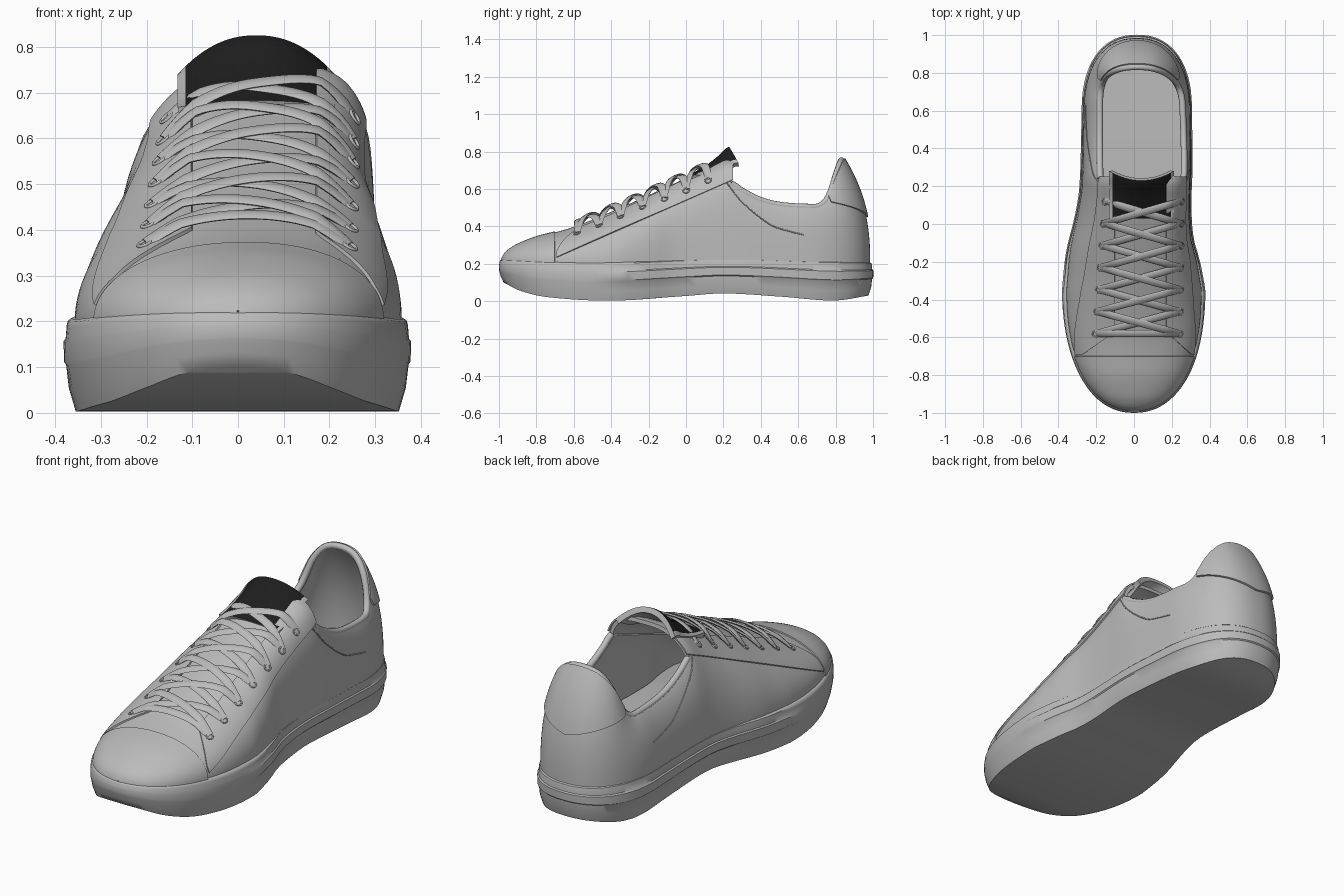
import bpy, bmesh, math
from mathutils import Vector

if "Cube" in bpy.data.objects:
    bpy.data.objects.remove(bpy.data.objects["Cube"])

def material(name, v):
    m = bpy.data.materials.new(name)
    m.diffuse_color = (v, v, v, 1)
    m.use_nodes = True
    m.node_tree.nodes["Principled BSDF"].inputs["Base Color"].default_value = m.diffuse_color
    return m

GREY = material("shoe grey", 0.5)
BLACK = material("tongue black", 0.013)

def curve(tab, x):
    """Smooth interpolation through a short list of (x, value)."""
    if x <= tab[0][0]: return tab[0][1]
    if x >= tab[-1][0]: return tab[-1][1]
    i = max(k for k in range(len(tab) - 1) if tab[k][0] <= x)
    def slope(k):
        a, b = tab[max(k - 1, 0)], tab[min(k + 1, len(tab) - 1)]
        return (b[1] - a[1]) / (b[0] - a[0])
    (x0, v0), (x1, v1) = tab[i], tab[i + 1]
    d = x1 - x0
    t = (x - x0) / d
    return (v0 * (2*t**3 - 3*t*t + 1) + v1 * (3*t*t - 2*t**3)
            + d * slope(i) * (t**3 - 2*t*t + t) + d * slope(i + 1) * (t**3 - t*t))

# Shape of the shoe along its length
LEFT = [(-.35, -.38), (-.15, -.358), (.05, -.31), (.2, -.287), (.6, -.275)]
RIGHT = [(-.35, .377), (-.2, .348), (-.07, .313), (.1, .302), (.3, .308), (.6, .305)]
MID = [(-1, 0), (-.6, .02), (0, .045), (.5, .03), (1, .015)]
TOP = [(-.985, .22), (-.97, .25), (-.94, .278), (-.9, .302), (-.8, .342), (-.7, .368), (-.6, .398),
       (-.4, .478), (-.2, .567), (0, .658), (.12, .71), (.24, .755), (.3, .706), (.4, .642), (.5, .61),
       (.65, .597), (.75, .604), (.82, .66), (.9, .80), (.96, .89), (.985, .918)]
ROUND = {-1: [(-.8, 2.1), (-.4, 2.0), (0, 2.2), (.3, 2.5), (.7, 2.6), (.985, 3)],
         1: [(-.7, 2.2), (-.35, 2.3), (0, 3.6), (.3, 4.5), (.7, 4), (.985, 3)]}
BASE, RIM, END = .2, .78, .985

def outline(s, y):
    cap = 1
    if y < -.35: cap = max(0, 1 - ((-.35 - y) / .65) ** 2.2) ** (1 / 2.2)
    if y > .6: cap = max(0, 1 - ((y - .6) / .4) ** 2.3) ** (1 / 2.3)
    m = curve(MID, y)
    return m + (curve(LEFT if s < 0 else RIGHT, y) - m) * cap

def section(s, y):
    """Centre, half width, height and roundness of one half section."""
    yy = max(-1, min(1, y / END))
    m = curve(MID, yy)
    inset = curve([(-1, .965), (-.35, .945), (.1, .97)], y)
    return m, abs(outline(s, yy) - m) * inset, curve(TOP, y) - BASE, curve(ROUND[s], y)

def point(s, y, phi):
    m, w, h, n = section(s, y)
    c, d = max(0, math.cos(phi)), max(0, math.sin(phi))
    r = (c**n + d**n) ** (-1 / n)
    lean = .143 * max(0, (y - .64) / .345) ** 1.3 * (d * r / RIM) ** 2.4
    return Vector((m + s * w * c * r, y - lean, BASE + h * d * r))

def normal(s, y, phi):
    e = .001
    dy = point(s, min(END, y + e), phi) - point(s, max(-END, y - e), phi)
    dp = point(s, y, min(math.pi / 2, phi + e)) - point(s, y, max(0, phi - e))
    return (dy.cross(dp) * s).normalized()

def phi_height(s, y, f):
    n = section(s, y)[3]
    f = max(0, min(1, f))
    return math.atan2(f, (1 - f**n) ** (1 / n))

def phi_z(s, y, z):
    return phi_height(s, y, (z - BASE) / section(s, y)[2])

def phi_x(s, y, x):
    m, w, h, n = section(s, y)
    f = max(0, min(1, s * (x - m) / w))
    return math.atan2((1 - f**n) ** (1 / n), f)

def finish(name, bm, mats=(GREY,), thick=0, angle=40):
    me = bpy.data.meshes.new(name)
    bm.to_mesh(me)
    bm.free()
    ob = bpy.data.objects.new(name, me)
    bpy.context.collection.objects.link(ob)
    for m in mats: me.materials.append(m)
    bpy.ops.object.select_all(action='DESELECT')
    ob.select_set(True)
    bpy.context.view_layer.objects.active = ob
    if thick:
        mod = ob.modifiers.new("thickness", 'SOLIDIFY')
        mod.thickness, mod.offset = thick, -1
        mod.material_offset = mod.material_offset_rim = len(mats) - 1
        bpy.ops.object.modifier_apply(modifier=mod.name)
    bpy.ops.object.shade_smooth_by_angle(angle=math.radians(angle))
    return ob

def patch(name, y0, y1, lo, hi, off, thick, nu=40, nv=14):
    """Panel lying on the shoe surface, on both sides."""
    bm = bmesh.new()
    u0, u1 = (math.acos(max(-1, min(1, -y / END))) for y in (y0, y1))
    for s in (-1, 1):
        g = []
        for i in range(nu + 1):
            y = -END * math.cos(u0 + (u1 - u0) * i / nu)
            a, b = lo(s, y), hi(s, y)
            b = max(a + .001, b)
            g.append([bm.verts.new(point(s, y, p) + normal(s, y, p) * off)
                      for p in (a + (b - a) * j / nv for j in range(nv + 1))])
        for i in range(nu):
            for j in range(nv):
                q = [g[i][j], g[i + 1][j], g[i + 1][j + 1], g[i][j + 1]]
                bm.faces.new(q if s > 0 else q[::-1])
    bmesh.ops.remove_doubles(bm, verts=bm.verts, dist=.0008)
    return finish(name, bm, thick=thick)

def sweep(name, paths, width, height, n0=Vector((0, -.4, .9))):
    """Oval strip along each path."""
    bm = bmesh.new()
    for pts in paths:
        rings = []
        for i, p in enumerate(pts):
            t = (pts[min(i + 1, len(pts) - 1)] - pts[max(i - 1, 0)]).normalized()
            side = t.cross(n0).normalized()
            up = side.cross(t)
            rings.append([bm.verts.new(p + side * width / 2 * math.cos(a) + up * height / 2 * math.sin(a))
                          for a in (k * math.pi / 4 for k in range(8))])
        for a, b in zip(rings, rings[1:]):
            for k in range(8):
                bm.faces.new((a[k], a[(k + 1) % 8], b[(k + 1) % 8], b[k]))
        bm.faces.new(rings[0])
        bm.faces.new(rings[-1])
    bmesh.ops.recalc_face_normals(bm, faces=bm.faces)
    return finish(name, bm, angle=60)

def slab(name, zb, zt, profile, N=60):
    """Closed body following the sole outline; profile = (height, offset, rear band offset)."""
    bm = bmesh.new()
    ys = [-math.cos(math.pi * i / N) for i in range(N + 1)]
    ring = [Vector((outline(-1, y), y)) for y in ys] + [Vector((outline(1, y), y)) for y in ys[-2:0:-1]]
    M, loops = 2 * N, []
    for f, d, band in profile:
        loop = []
        for k, p in enumerate(ring):
            t = (ring[(k + 1) % M] - ring[k - 1]).normalized()
            o = d + band * max(0, min(1, (p.y + .5) * 5))
            z = curve(zb, p.y) * (1 - f) + curve(zt, p.y) * f
            loop.append(bm.verts.new((p.x - t.y * o, p.y + t.x * o, z)))
        loops.append(loop)
    for a, b in zip(loops, loops[1:]):
        for k in range(M):
            bm.faces.new((a[k], a[(k + 1) % M], b[(k + 1) % M], b[k]))
    for l in (loops[0], loops[-1]):
        for i in range(N):
            bm.faces.new(list(dict.fromkeys((l[i], l[i + 1], l[M - i - 1], l[(M - i) % M]))))
    bmesh.ops.recalc_face_normals(bm, faces=bm.faces)
    return finish(name, bm)

# Sole with a raised rear band, and insole
slab("sole", [(-1, .1), (-.9, .055), (-.75, .022), (-.4, .003), (0, .028), (.2, .042), (.5, .025), (.8, .004), (1, .03)],
     [(-1, .222), (-.5, .205), (.2, .228), (.7, .215), (1, .208)],
     [(0, -.025, 0), (.25, -.01, 0), (.5, -.002, -.003), (.53, -.001, .002), (.75, 0, .002),
      (.78, -.001, -.003), (.92, -.004, -.002), (.97, -.008, 0), (1, -.016, 0)])
slab("insole", [(-1, .2), (1, .2)], [(-1, .205), (-.5, .21), (0, .26), (1, .265)], [(0, -.05, 0), (1, -.05, 0)])

# Upper: walls, top of the forefoot, toe cap, lacing panels, heel tab
rim = lambda s, y: phi_height(s, y, RIM)
centre = lambda s, y: math.pi / 2
patch("upper_walls", -END, END, lambda s, y: 0, rim, 0, .03, 90, 16)
patch("vamp", -END, .24, rim, centre, 0, .02, 60, 10)
patch("toe_cap", -END, -.7, lambda s, y: 0, centre, .006, .006, 26, 24)

def panel_inner(s, y):
    t = max(0, min(1, (y + .69) / .12))
    x = (-.27 + .17 * t) if s < 0 else (.3 - .13 * t)
    return phi_x(s, y, x)

patch("eyelet_panels", -.69, .25, lambda s, y: phi_z(s, y, .23 + .405 * (y + .7) / .92), panel_inner, .008, .008, 44, 14)
patch("heel_tab", .825, END, lambda s, y: min(rim(s, y) - .01, phi_z(s, y, .45 + .08 * ((END - y) / .16) ** .5)),
      rim, .01, .03, 24, 12)

# Rolled collar edge and side seams
ys = [.24 + (END - .24) * math.sin(math.pi / 2 * i / 40) for i in range(41)]
edge = [point(-1, y, rim(-1, y)) - normal(-1, y, rim(-1, y)) * .013 for y in ys]
edge += [point(1, y, rim(1, y)) - normal(1, y, rim(1, y)) * .013 for y in ys[-2::-1]]
sweep("collar_edge", [edge], .034, .034)
SEAM = [(.22, .63), (.3, .53), (.45, .41), (.55, .375), (.63, .355)]
sweep("side_seams", [[point(s, y, phi_z(s, y, curve(SEAM, y))) for y in (.22 + .41 * i / 20 for i in range(21))]
                     for s in (-1, 1)], .006, .006)

# Tongue: black face, grey edge and lining
bm = bmesh.new()
CREST = [(.03, .683), (.1, .722), (.17, .775), (.21, .815), (.235, .828)]
U, V = 20, 12
g = []
for j in range(V + 1):
    y = .03 + .2 * j / V
    row = []
    for i in range(U + 1):
        u = 2 * i / U - 1
        row.append(bm.verts.new((.04 + .172 * u, y + .05 * (j / V) * u * u,
                                 curve(CREST, y) - (.015 + .07 * j / V) * abs(u) ** 2.2)))
    g.append(row)
for j in range(V):
    for i in range(U):
        f = bm.faces.new((g[j][i], g[j][i + 1], g[j + 1][i + 1], g[j + 1][i]))
        f.material_index = 0 if 0 < i < U - 1 else 1
finish("tongue", bm, (BLACK, GREY), .028)

# Crossed laces and eyelet rings
def eyelet(s, k):
    t = k / 6
    return (-.2 + .05 * t if s < 0 else .24 + .008 * t), -.58 + .7 * t

def surface(x, y):
    s = 1 if x > curve(MID, y) else -1
    return point(s, y, phi_x(s, y, x))

def lace(a, b, lift):
    pts = []
    for i in range(25):
        t = i / 24
        p = surface(a[0] + (b[0] - a[0]) * t, a[1] + (b[1] - a[1]) * t)
        p.z += .008 + lift * min(1, 6 * t, 6 * (1 - t)) + .005 * math.sin(math.pi * t)
        pts.append(p)
    return pts

paths = [lace(eyelet(-1, 0), eyelet(1, 0), .015)]
for k in range(6):
    for s in (-1, 1):
        paths.append(lace(eyelet(s, k), eyelet(-s, k + 1), .024 if (s > 0) == (k % 2 == 0) else .013))
sweep("laces", paths, .042, .013)

rings = []
for k in range(7):
    for s in (-1, 1):
        x, y = eyelet(s, k)
        phi = phi_x(s, y, x)
        n = normal(s, y, phi)
        c = point(s, y, phi) + n * .009
        a = n.cross(Vector((0, 1, 0))).normalized()
        b = n.cross(a)
        rings.append([c + (a * math.cos(q) + b * math.sin(q)) * .016 for q in (math.pi * i / 8 for i in range(17))])
sweep("eyelets", rings, .008, .008, Vector((.31, -.43, .85)))
